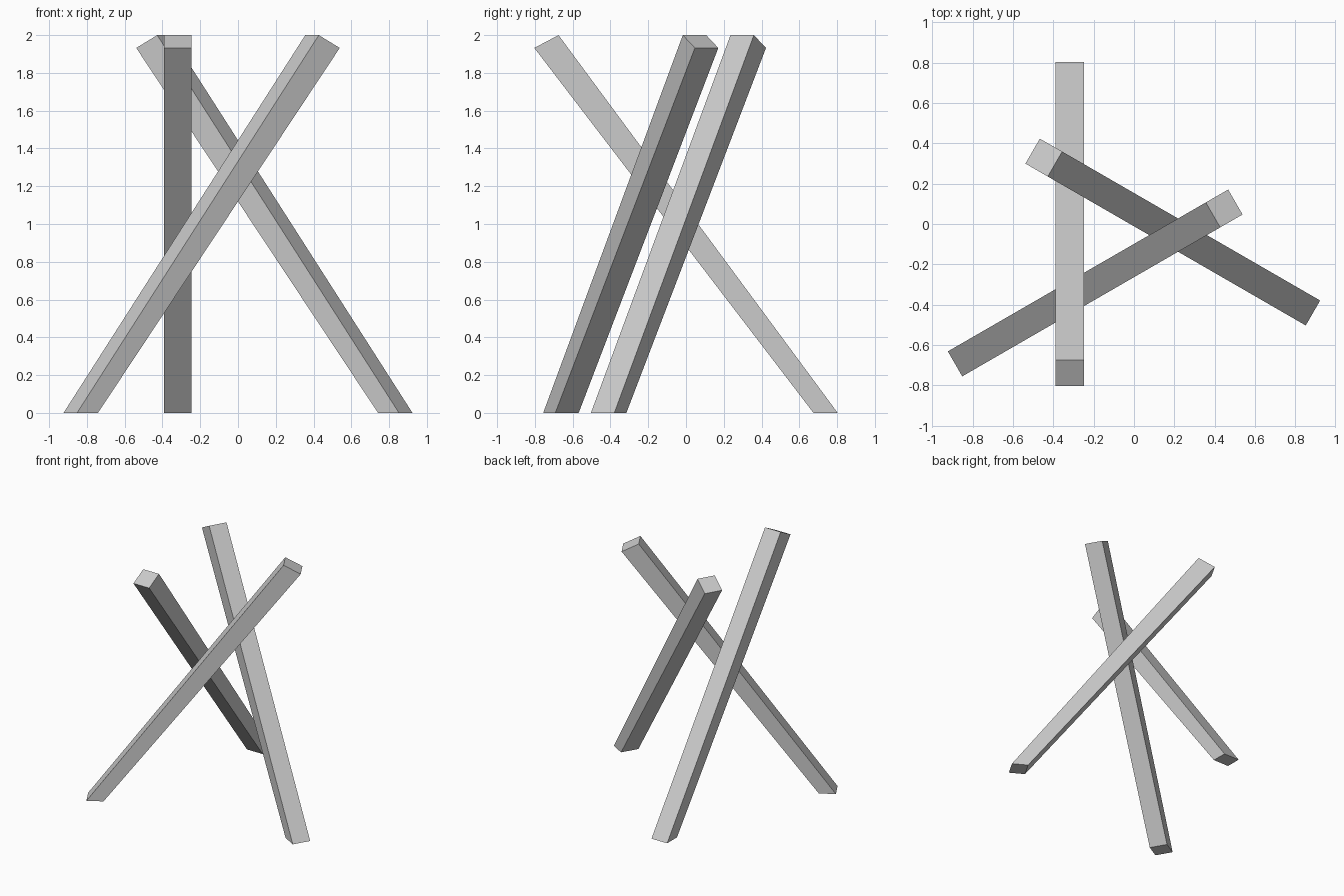
import bpy
import math
from mathutils import Matrix, Vector

if "Cube" in bpy.data.objects:
    bpy.data.objects.remove(bpy.data.objects["Cube"])

# Side profile of a leaning beam: (run along the lean, height)
PROFILE = [(-0.803, 0.0), (-0.675, 0.0), (0.803, 1.932), (0.675, 2.0)]
HALF_WIDTH = 0.0715


def leaning_beam(name, x, y, heading):
    """Square beam cut flat at the floor, leaning towards the heading angle."""
    turn = Matrix.Translation((x, y, 0)) @ Matrix.Rotation(math.radians(heading), 4, 'Z')
    verts = [turn @ Vector((u, side * HALF_WIDTH, z))
             for side in (-1, 1) for u, z in PROFILE]
    n = len(PROFILE)
    faces = [tuple(range(n)), tuple(reversed(range(n, 2 * n)))]
    faces += [((i + 1) % n, i, i + n, (i + 1) % n + n) for i in range(n)]
    mesh = bpy.data.meshes.new(name)
    mesh.from_pydata(verts, [], faces)
    mesh.update()
    obj = bpy.data.objects.new(name, mesh)
    bpy.context.collection.objects.link(obj)
    return obj


# Three crossing beams, headings 120 degrees apart
leaning_beam("left_beam", -0.319, 0.0, -90)
leaning_beam("front_beam", -0.1925, -0.2925, 30)
leaning_beam("back_beam", 0.1925, -0.04, 150)
